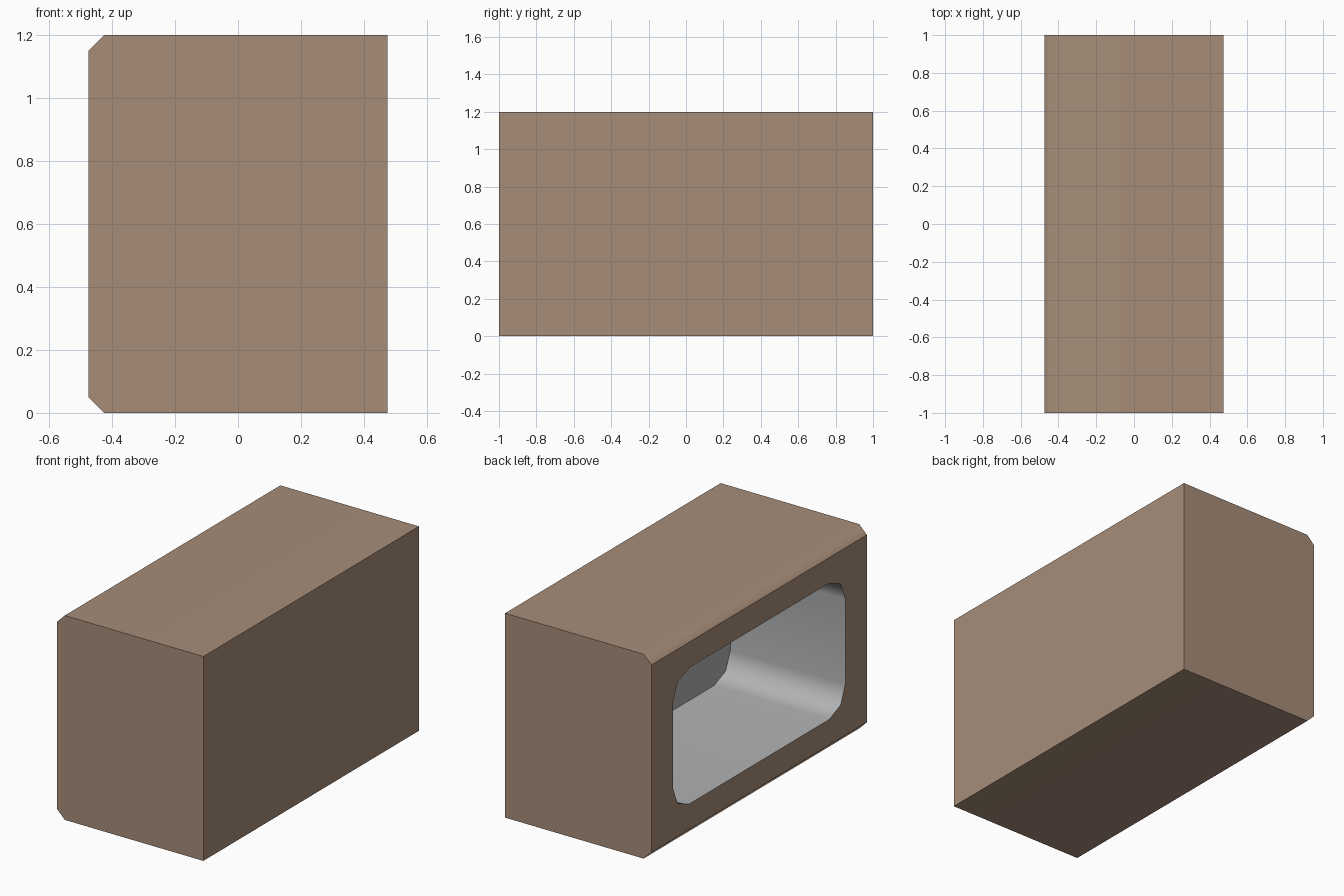
import bpy
import bmesh
from mathutils import Vector

default = bpy.data.objects.get("Cube")
if default:
    bpy.data.objects.remove(default, do_unlink=True)


def make_material(name, colour):
    mat = bpy.data.materials.new(name)
    mat.use_nodes = True
    mat.diffuse_color = (*colour, 1)
    mat.node_tree.nodes["Principled BSDF"].inputs["Base Color"].default_value = (*colour, 1)
    return mat


brown = make_material("warm brown", (0.385, 0.268, 0.192))
grey = make_material("light grey", (0.44, 0.45, 0.46))


def bevelled_box(name, low, high, pick_edge, offset, segments, materials, index):
    """Box between two corners, with the chosen lengthwise edges bevelled."""
    low, high = Vector(low), Vector(high)
    bm = bmesh.new()
    bmesh.ops.create_cube(bm, size=1)
    bmesh.ops.scale(bm, vec=high - low, verts=bm.verts)
    bmesh.ops.translate(bm, vec=(low + high) / 2, verts=bm.verts)
    edges = [e for e in bm.edges if pick_edge(e)]
    bmesh.ops.bevel(bm, geom=edges, offset=offset, segments=segments,
                    profile=0.5, affect='EDGES')
    bmesh.ops.recalc_face_normals(bm, faces=bm.faces)
    for face in bm.faces:
        face.material_index = index
    mesh = bpy.data.meshes.new(name)
    bm.to_mesh(mesh)
    bm.free()
    for mat in materials:
        mesh.materials.append(mat)
    obj = bpy.data.objects.new(name, mesh)
    bpy.context.collection.objects.link(obj)
    return obj


def along(edge, axis):
    a, b = (v.co for v in edge.verts)
    return abs(a[axis] - b[axis]) > 0.5 * (a - b).length


# Outer block, chamfered along the top and bottom of its open side
housing = bevelled_box(
    "housing", (-0.475, -1, 0), (0.475, 1, 1.2),
    lambda e: along(e, 1) and e.verts[0].co.x < 0, 0.05, 1, [brown, grey], 0)

# Recess with rounded corners
cutter = bevelled_box(
    "recess_cutter", (-0.7, -0.8, 0.2), (0.272, 0.8, 1.0),
    lambda e: along(e, 0), 0.15, 2, [brown, grey], 1)
cutter.hide_render = True

cut = housing.modifiers.new("recess", 'BOOLEAN')
cut.operation = 'DIFFERENCE'
cut.solver = 'EXACT'
cut.object = cutter
bpy.context.view_layer.objects.active = housing
bpy.ops.object.modifier_apply(modifier=cut.name)
bpy.data.objects.remove(cutter, do_unlink=True)

# Smooth the chamfers and recess walls, keep the flat panels crisp
for poly in housing.data.polygons:
    if poly.material_index == 1:
        poly.use_smooth = abs(poly.normal.x) < 0.1
    else:
        poly.use_smooth = abs(poly.normal.z) > 0.5

weighted = housing.modifiers.new("weighted_normals", 'WEIGHTED_NORMAL')
weighted.keep_sharp = True
